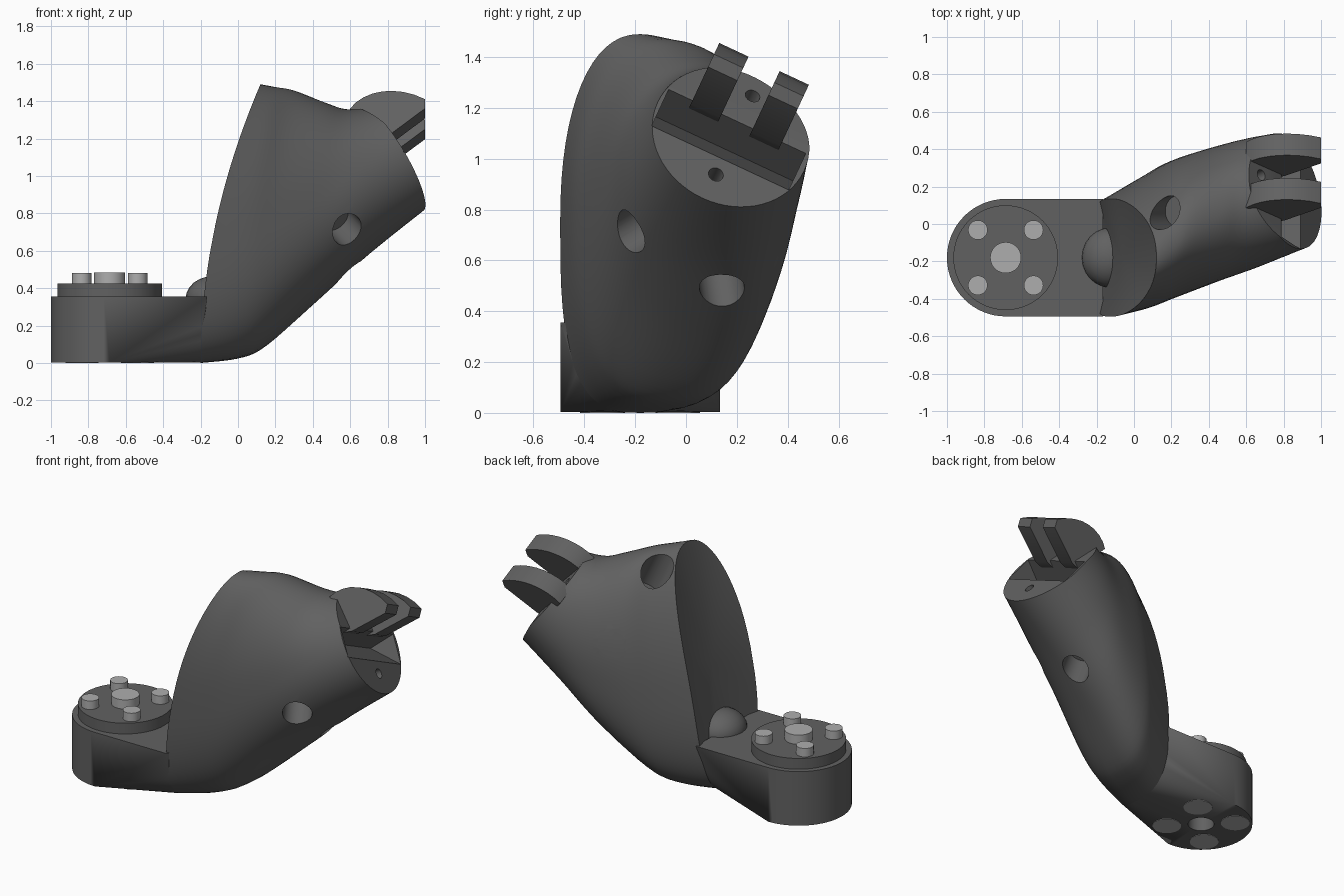
import bpy, bmesh, math
from mathutils import Vector

if "Cube" in bpy.data.objects:
    bpy.data.objects.remove(bpy.data.objects["Cube"])

U = Vector((0, 0.906, -0.423))      # sideways direction of the tilted end
W = Vector((0, 0.423, 0.906))       # upward direction of the tilted end
NORMAL = (Vector((0.84, 0, 0)) + W * 0.54).normalized()
cutters = []


def tilted(x, u, w):
    return Vector((x, 0, 0)) + U * u + W * w


def material(name, grey):
    m = bpy.data.materials.new(name)
    m.diffuse_color = (grey, grey, grey, 1)
    m.use_nodes = True
    m.node_tree.nodes["Principled BSDF"].inputs["Base Color"].default_value = m.diffuse_color
    return m


DARK = material("dark_grey", 0.12)
LIGHT = material("light_grey", 0.42)


def finish(name, bm, mat=DARK):
    bmesh.ops.recalc_face_normals(bm, faces=bm.faces[:])
    me = bpy.data.meshes.new(name)
    bm.to_mesh(me)
    bm.free()
    ob = bpy.data.objects.new(name, me)
    bpy.context.collection.objects.link(ob)
    me.materials.append(mat)
    return ob


def activate(ob):
    bpy.ops.object.select_all(action='DESELECT')
    ob.select_set(True)
    bpy.context.view_layer.objects.active = ob


def smooth(ob, deg=30):
    activate(ob)
    bpy.ops.object.shade_smooth_by_angle(angle=math.radians(deg))


def cyl(name, p0, p1, r, mat=DARK, seg=40):
    p0, p1 = Vector(p0), Vector(p1)
    d = p1 - p0
    bm = bmesh.new()
    bmesh.ops.create_cone(bm, cap_ends=True, segments=seg, radius1=r, radius2=r, depth=d.length)
    rot = d.to_track_quat('Z', 'Y')
    for v in bm.verts:
        v.co = rot @ v.co + (p0 + p1) / 2
    return finish(name, bm, mat)


def tilted_prism(name, profile, u0, u1):
    bm = bmesh.new()
    a, b = ([bm.verts.new(tilted(x, u, w)) for x, w in profile] for u in (u0, u1))
    n = len(a)
    bm.faces.new(a)
    bm.faces.new(b[::-1])
    for i in range(n):
        j = (i + 1) % n
        bm.faces.new((a[i], b[i], b[j], a[j]))
    return finish(name, bm)


def cut(ob, cutter):
    cutter.hide_render = True
    cutters.append(cutter)
    mod = ob.modifiers.new("cut", 'BOOLEAN')
    mod.operation = 'DIFFERENCE'
    mod.solver = 'EXACT'
    mod.object = cutter
    activate(ob)
    bpy.context.view_layer.update()
    bpy.ops.object.modifier_apply(modifier=mod.name)


# Socket body: centre, half-height axis, half-width axis, bow, roundness
RINGS = [
    ((-0.04, -0.18, 0.745), (0.16, 0, 0.745), (0, 0.315, 0), 0.08, 2.25),
    ((0.10, -0.10, 0.75), (0.10, 0, 0.725), (0, 0.352, -0.02), 0.04, 2.2),
    ((0.225, -0.03, 0.775), (0.075, 0.02, 0.68), (0, 0.37, -0.04), 0.02, 2.15),
    ((0.445, 0.055, 0.865), (0.02, 0.04, 0.52), (0, 0.36, -0.08), 0, 2.1),
    ((0.635, 0.115, 0.97), (-0.065, 0.08, 0.37), (0, 0.335, -0.11), 0, 2.05),
    (tilted(0.83, -0.3, 1.06), Vector((-0.172, 0, 0)) + W * 0.267, U * 0.318, 0, 2.0),
]
FLAT = [[*c, *h, *s, bow, n] for c, h, s, bow, n in RINGS]


def ring_at(i, t):
    last = len(FLAT) - 1
    a, b, c, d = (FLAT[min(max(k, 0), last)] for k in (i - 1, i, i + 1, i + 2))
    return [0.5 * (2 * q + (r - p) * t + (2 * p - 5 * q + 4 * r - s) * t * t
                   + (3 * q - p - 3 * r + s) * t ** 3) for p, q, r, s in zip(a, b, c, d)]


SEG, STEPS = 64, 5
bm = bmesh.new()
loops = []
stations = [(i, k / STEPS) for i in range(len(FLAT) - 1) for k in range(STEPS)] + [(len(FLAT) - 2, 1.0)]
for i, t in stations:
    f = ring_at(i, t)
    c, h, s, bow, n = Vector(f[0:3]), Vector(f[3:6]), Vector(f[6:9]), f[9], f[10]
    ring = []
    for k in range(SEG):
        a = 2 * math.pi * k / SEG
        cs, sn = math.cos(a), math.sin(a)
        e = 2 / (n if sn > 0 else n + 3 * max(n - 2, 0))
        p = math.copysign(abs(cs) ** e, cs)
        q = math.copysign(abs(sn) ** e, sn)
        ring.append(bm.verts.new(c + s * p + h * q - Vector((bow * (1 - q * q), 0, 0))))
    loops.append(ring)
for r0, r1 in zip(loops, loops[1:]):
    for k in range(SEG):
        j = (k + 1) % SEG
        bm.faces.new((r0[k], r0[j], r1[j], r1[k]))
hub = bm.verts.new((-0.06, -0.18, 0.75))
for k in range(SEG):
    bm.faces.new((hub, loops[0][(k + 1) % SEG], loops[0][k]))
bm.faces.new(loops[-1])
foot_rim = [v.co.copy() for v in loops[0] if v.co.z < 0.34]
body = finish("socket_body", bm)

# Four side holes spaced around the limb, one with a visible counterbore
core = Vector((0.4, 0.08, 0.9))
for target, depth in (((0.30, 0.33, 0.98), 0.08), ((0.585, -0.225, 0.71), 0.16),
                      ((0.16, 0.06, 1.40), 0.2), ((0.58, 0.14, 0.5), 0.18)):
    target = Vector(target)
    d = (target - core).normalized()
    cut(body, cyl("bore_cutter", target - d * depth, target + d * 0.35, 0.088))
    if depth < 0.1:
        cut(body, cyl("inner_bore_cutter", target - d * (depth + 0.1), target - d * (depth - 0.03), 0.05))

# Sloped upper end face, slot under the lugs, and the two pin holes
cut(body, tilted_prism("slope_cutter", [(0.805, 1.11), (0.595, 1.33), (0.65, 1.6), (1.2, 1.6), (1.2, 1.11)], -0.9, 0.4))
cut(body, tilted_prism("slot_cutter", [(0.66, 1.005), (0.87, 1.2), (1.1, 1.2), (1.1, 0.93)], -0.6, -0.005))
for x, w, d in ((0.934, 0.9, NORMAL), (0.68, 1.24, (Vector((1, 0, 0)) + W).normalized())):
    p = tilted(x, -0.29, w)
    cut(body, cyl("pin_cutter", p - d * 0.15, p + d * 0.15, 0.03, seg=20))
smooth(body)
for c in cutters:
    bpy.data.objects.remove(c)

# Hinge lugs
profile = [(0.60, 1.27), (0.63, 1.305), (0.67, 1.335), (0.72, 1.358), (0.77, 1.37), (0.82, 1.374),
           (0.88, 1.368), (0.94, 1.352), (1.0, 1.325), (1.0, 1.27), (0.805, 1.11), (0.75, 1.09)]
for side, u in (("near", -0.497), ("far", -0.235)):
    smooth(tilted_prism(f"hinge_lug_{side}", profile, u, u + 0.127))

# Base: rounded end, hulled into the foot of the body, centre hole underneath
CX, CY, R, Z0 = -0.686, -0.18, 0.314, 0.003
bm = bmesh.new()
for z in (Z0, 0.355):
    for k in range(33):
        a = math.pi * (0.5 + k / 32)
        bm.verts.new((CX + R * math.cos(a), CY + R * math.sin(a), z))
for s in (-1, 1):
    bm.verts.new((-0.165, CY + s * R, 0.355))
for p in foot_rim:
    bm.verts.new((p.x, p.y, max(p.z, Z0)))
hull = bmesh.ops.convex_hull(bm, input=bm.verts[:])
loose = [v for v in bm.verts if not v.link_faces]
bmesh.ops.delete(bm, geom=loose, context='VERTS')
under = [f for f in bm.faces if all(abs(v.co.z - Z0) < 1e-4 for v in f.verts)]
bmesh.ops.delete(bm, geom=under, context='FACES')
rim = [e for e in bm.edges if e.is_boundary]
low, high = ([bm.verts.new((CX + 0.08 * math.cos(k * math.pi / 16), CY + 0.08 * math.sin(k * math.pi / 16), z))
              for k in range(32)] for z in (Z0, 0.1))
circle = [bm.edges.new((low[k], low[(k + 1) % 32])) for k in range(32)]
bmesh.ops.triangle_fill(bm, edges=rim + circle, use_beauty=True, normal=(0, 0, -1))
for k in range(32):
    j = (k + 1) % 32
    bm.faces.new((low[k], low[j], high[j], high[k]))
bm.faces.new(high)
smooth(finish("base", bm))

# Ramp where the base meets the upright face
bm = bmesh.new()
bmesh.ops.create_uvsphere(bm, u_segments=24, v_segments=12, radius=1)
for v in bm.verts:
    v.co = Vector((-0.13 + v.co.x * 0.15, -0.18 + v.co.y * 0.16, 0.345 + v.co.z * 0.12))
smooth(finish("base_fillet", bm))

# Mounting disc and bolts
smooth(cyl("mounting_disc", (CX, CY, 0.35), (CX, CY, 0.425), 0.28, seg=64))
smooth(cyl("centre_bolt", (CX, CY, 0.40), (CX, CY, 0.485), 0.083, LIGHT))
bolts = [(CX + sx * 0.149, CY + sy * 0.148) for sx in (-1, 1) for sy in (-1, 1)]
for i, (x, y) in enumerate(bolts):
    smooth(cyl(f"bolt_{i}", (x, y, 0.40), (x, y, 0.48), 0.052, LIGHT))
    smooth(cyl(f"bolt_head_{i}", (x, y, 0), (x, y, 0.06), 0.088, LIGHT))
